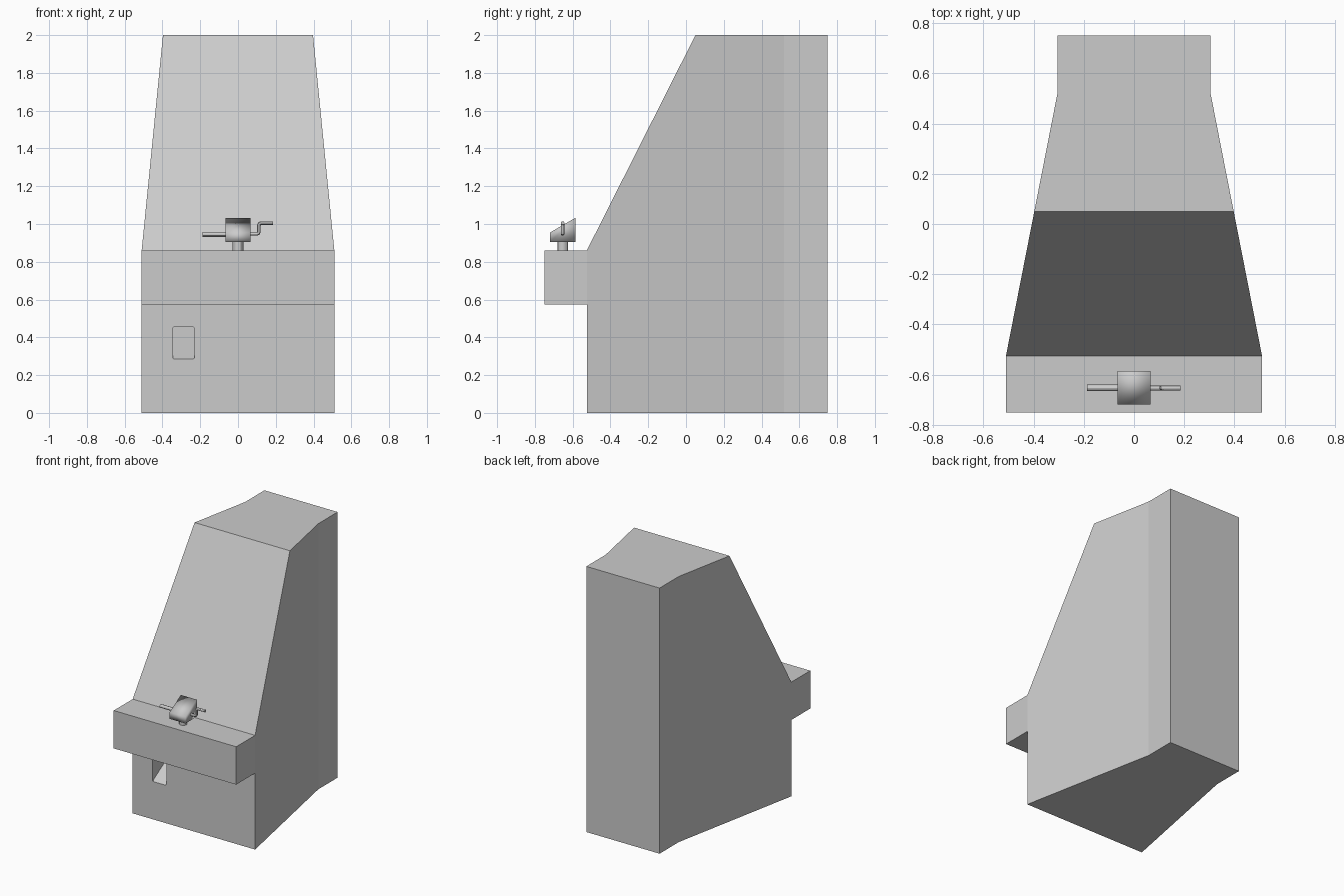
import bpy, bmesh
from mathutils import Vector

if "Cube" in bpy.data.objects:
    bpy.data.objects.remove(bpy.data.objects["Cube"])


def make_object(name, bm):
    bmesh.ops.recalc_face_normals(bm, faces=bm.faces[:])
    mesh = bpy.data.meshes.new(name)
    bm.to_mesh(mesh)
    bm.free()
    obj = bpy.data.objects.new(name, mesh)
    bpy.context.collection.objects.link(obj)
    return obj


def prism(points, offset):
    """Extrude a flat outline along an offset vector."""
    bm = bmesh.new()
    face = bm.faces.new([bm.verts.new(p) for p in points])
    ext = bmesh.ops.extrude_face_region(bm, geom=[face])["geom"]
    verts = [g for g in ext if isinstance(g, bmesh.types.BMVert)]
    bmesh.ops.translate(bm, verts=verts, vec=offset)
    bmesh.ops.recalc_face_normals(bm, faces=bm.faces[:])
    return bm


def box(lo, hi):
    (x0, y0, z0), (x1, y1, z1) = lo, hi
    return prism([(x0, y0, z0), (x1, y0, z0), (x1, y1, z0), (x0, y1, z0)], (0, 0, z1 - z0))


def slice_off(bm, point, normal):
    """Remove everything on the normal side of a plane and close the hole."""
    res = bmesh.ops.bisect_plane(bm, geom=bm.verts[:] + bm.edges[:] + bm.faces[:], dist=1e-5,
                                 plane_co=point, plane_no=normal, clear_outer=True)
    bmesh.ops.holes_fill(bm, edges=[e for e in bm.edges if e.is_boundary], sides=0)


def rod(name, points, radius):
    """Round rod following a path."""
    curve = bpy.data.curves.new(name, "CURVE")
    curve.dimensions = "3D"
    curve.bevel_depth = radius
    curve.bevel_resolution = 4
    curve.use_fill_caps = True
    spline = curve.splines.new("POLY")
    spline.points.add(len(points) - 1)
    for p, co in zip(spline.points, points):
        p.co = (*co, 1)
    obj = bpy.data.objects.new(name, curve)
    bpy.context.collection.objects.link(obj)
    return obj


# Cabinet: tapered plan, with the sloping upper front cut away
right = [(0.51, -0.525, 0), (0.305, 0.52, 0), (0.305, 0.75, 0)]
left = [(-x, y, z) for x, y, z in reversed(right)]
bm = prism(right + left, (0, 0, 2))
slice_off(bm, (0, 0.05, 2), Vector((0, -1.14, 0.575)).normalized())
cabinet = make_object("cabinet", bm)

# Rounded slot with a sloping floor, cut into the lower front
bm = box((-0.345, -0.6, 0.285), (-0.23, -0.24, 0.455))
along_y = [e for e in bm.edges if abs(e.verts[0].co.y - e.verts[1].co.y) > 0.1]
bmesh.ops.bevel(bm, geom=along_y, offset=0.01, segments=3, profile=0.5, affect="EDGES")
slice_off(bm, (0, -0.525, 0.285), Vector((0, 0.17, -0.28)).normalized())
cutter = make_object("slot_cutter", bm)
cutter.hide_render = True
cutter.hide_viewport = True
slot = cabinet.modifiers.new("slot", "BOOLEAN")
slot.object = cutter
slot.operation = "DIFFERENCE"
slot.solver = "EXACT"

# Control shelf
make_object("control_shelf", box((-0.51, -0.75, 0.575), (0.51, -0.525, 0.86)))

# Control block with slanted top, smooth shaded
profile = [(-0.72, 0.905), (-0.585, 0.905), (-0.585, 1.033), (-0.72, 0.955)]
block = make_object("control_block", prism([(-0.066, y, z) for y, z in profile], (0.132, 0, 0)))
block.data.shade_smooth()

# Post, straight grip and crank
Y = -0.653
parts = [
    rod("control_post", [(0, Y, 0.85), (0, Y, 0.92)], 0.028),
    rod("left_grip", [(-0.187, Y, 0.945), (-0.05, Y, 0.945)], 0.013),
    rod("right_crank", [(0.05, Y, 0.948), (0.1, Y, 0.948), (0.108, Y, 0.951), (0.111, Y, 0.959),
                        (0.111, Y, 0.994), (0.114, Y, 1.002), (0.122, Y, 1.005),
                        (0.185, Y, 1.005)], 0.0095),
]
for part in parts:
    bpy.ops.object.select_all(action="DESELECT")
    part.select_set(True)
    bpy.context.view_layer.objects.active = part
    bpy.ops.object.convert(target="MESH")
    bpy.ops.object.shade_smooth_by_angle()
